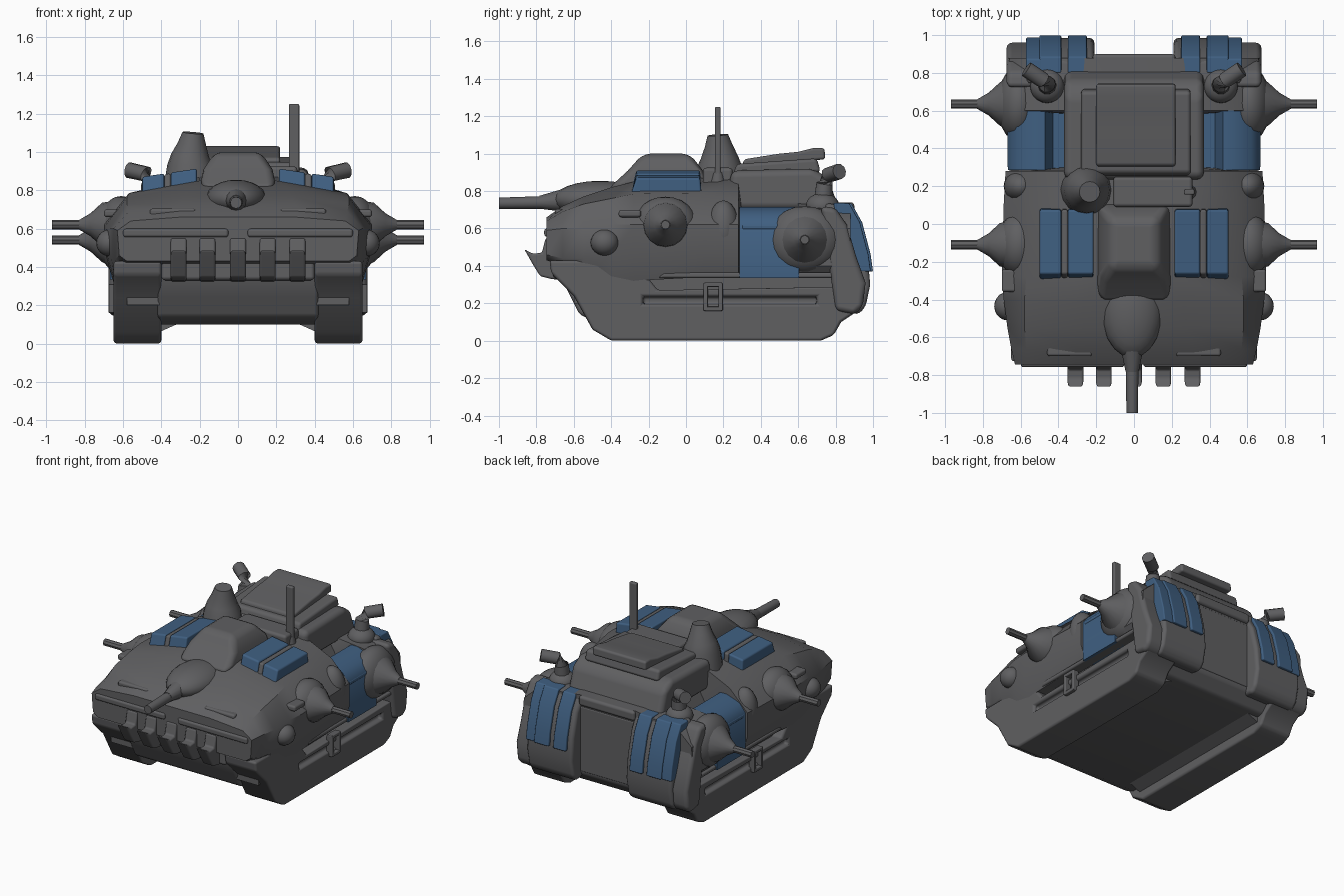
import bpy, bmesh, math
from mathutils import Vector

if "Cube" in bpy.data.objects:
    bpy.data.objects.remove(bpy.data.objects["Cube"])


def material(name, rgb):
    m = bpy.data.materials.new(name)
    m.diffuse_color = (*rgb, 1)
    m.use_nodes = True
    m.node_tree.nodes["Principled BSDF"].inputs["Base Color"].default_value = m.diffuse_color
    return m


GREY = material("dark grey armour", (0.115, 0.115, 0.12))
BLUE = material("muted blue panel", (0.05, 0.115, 0.22))


def finish(name, bm, mat=GREY, bevel=0.0, angle=40):
    bmesh.ops.recalc_face_normals(bm, faces=bm.faces)
    me = bpy.data.meshes.new(name)
    bm.to_mesh(me)
    bm.free()
    ob = bpy.data.objects.new(name, me)
    bpy.context.collection.objects.link(ob)
    me.materials.append(mat)
    bpy.context.view_layer.objects.active = ob
    bpy.ops.object.select_all(action='DESELECT')
    ob.select_set(True)
    bpy.ops.object.shade_smooth_by_angle(angle=math.radians(angle))
    if bevel:
        mod = ob.modifiers.new("bevel", 'BEVEL')
        mod.width, mod.segments, mod.limit_method = bevel, 3, 'ANGLE'
        mod.harden_normals = True
    return ob


def loft(name, rings, mat=GREY, bevel=0.0):
    bm = bmesh.new()
    loops = [[bm.verts.new(p) for p in r] for r in rings]
    n = len(loops[0])
    for a, b in zip(loops, loops[1:]):
        for i in range(n):
            j = (i + 1) % n
            bm.faces.new((a[i], a[j], b[j], b[i]))
    bm.faces.new(loops[0])
    bm.faces.new(loops[-1])
    return finish(name, bm, mat, bevel)


def prism(name, profile, x0, x1, mat=GREY, bevel=0.0):
    """Side profile of (y, z) points pushed along x."""
    return loft(name, [[(x, y, z) for y, z in profile] for x in (x0, x1)], mat, bevel)


def box(name, x0, x1, y0, y1, z0, z1, mat=GREY, bevel=0.0):
    return prism(name, [(y0, z0), (y1, z0), (y1, z1), (y0, z1)], x0, x1, mat, bevel)


def tube(name, path, radii, sides=12):
    """Round bar through the path points, one radius per point."""
    pts = [Vector(p) for p in path]
    rings = []
    for i, p in enumerate(pts):
        d = (pts[min(i + 1, len(pts) - 1)] - pts[max(i - 1, 0)]).normalized()
        u = d.cross(Vector((0, 0, 1)) if abs(d.z) < 0.9 else Vector((0, 1, 0))).normalized()
        v = d.cross(u)
        rings.append([p + radii[i] * (u * math.cos(t) + v * math.sin(t))
                      for t in (2 * math.pi * k / sides for k in range(sides))])
    return loft(name, rings)


def blob(name, centre, size):
    bm = bmesh.new()
    bmesh.ops.create_uvsphere(bm, u_segments=20, v_segments=12, radius=1)
    for v in bm.verts:
        v.co = Vector([c + s * k for c, s, k in zip(centre, size, v.co)])
    return finish(name, bm, angle=60)


# Upper hull: half cross-sections along y, mirrored across x
bay = [(.36, .34), (.39, .40), (.39, .56), (.37, .60), (.30, .72)]
sections = [
    (-.745, [(.58, .43), (.62, .46), (.63, .59), (.56, .64), (.30, .66)]),
    (-.66, [(.60, .40), (.64, .44), (.65, .60), (.57, .69), (.30, .72)]),
    (-.55, [(.62, .35), (.66, .44), (.67, .60), (.58, .73), (.28, .77)]),
    (-.40, [(.64, .31), (.68, .45), (.69, .62), (.58, .76), (.25, .82)]),
    (-.28, [(.65, .32), (.69, .46), (.70, .62), (.57, .785), (.20, .85)]),
    (.10, [(.64, .34), (.69, .46), (.69, .62), (.55, .79), (.20, .87)]),
    (.28, [(.64, .34), (.68, .45), (.68, .62), (.54, .76), (.30, .87)]),
    (.30, bay), (.585, bay),
    (.60, [(.62, .34), (.67, .40), (.67, .60), (.58, .71), (.30, .74)]),
    (.88, [(.62, .34), (.67, .40), (.66, .60), (.55, .70), (.22, .74)]),
]
loft("upper_hull", [[(x, y, z) for x, z in h] + [(-x, y, z) for x, z in reversed(h)]
                    for y, h in sections])

# Belly between the tracks and the lower nose
prism("belly", [(-.48, .10), (.80, .10), (.88, .18), (.88, .5), (-.68, .5), (-.66, .32),
                (-.62, .24), (-.57, .14)], -.42, .42, bevel=.02)
box("lower_nose", -.40, .40, -.71, -.60, .33, .52, bevel=.02)

# Rounded roof hump, rear cabin and its tilted hatch
loft("roof_hump", [[(-w, a, z), (w, a, z), (w, b, z), (-w, b, z)]
                   for w, a, b, z in ((.20, -.42, .12, .81), (.18, -.31, .09, .91),
                                      (.12, -.23, .02, 1.0))], bevel=.04)
prism("rear_cabin", [(.22, .7), (.24, .91), (.68, .92), (.76, .87), (.82, .7)],
      -.37, .37, bevel=.04)
prism("hatch_base", [(.25, .88), (.27, .945), (.7, .975), (.72, .9)], -.28, .30, bevel=.02)
prism("hatch", [(.30, .93), (.31, .97), (.5, 1.0), (.6, 1.01), (.68, 1.03), (.74, 1.03), (.745, .97)],
      -.20, .22, bevel=.015)
box("cabin_front_ledge", -.11, .31, .09, .25, .82, .925, bevel=.02)
box("rear_door", -.22, .22, .86, .885, .2, .66, bevel=.008)
box("rear_door_lintel", -.22, .22, .82, .90, .67, .74, bevel=.02)

# Cupola, antenna and bow gun
tube("cupola", [(-.25, .18, .80), (-.25, .18, .93), (-.25, .18, .98), (-.24, .175, 1.04), (-.235, .17, 1.10)],
     [.14, .12, .10, .075, .055], 16)
box("antenna", .265, .32, .155, .185, .75, 1.25, bevel=.008)
tube("antenna_foot", [(.29, .17, .80), (.29, .17, .90)], [.05, .03])
blob("bow_gun_mount", (-.01, -.46, .755), (.16, .25, .10))
tube("bow_gun_cone", [(-.01, -.52, .76), (-.01, -.66, .75), (-.01, -.78, .74)],
     [.085, .06, .035])
tube("bow_gun", [(-.01, -.70, .74), (-.01, -1.0, .735)], [.035, .03])

# Hooked teeth across the nose
for x in (-.31, -.16, 0, .155, .31):
    prism("nose_hook", [(-.62, .32), (-.72, .33), (-.78, .345), (-.82, .41), (-.865, .49),
                        (-.82, .465), (-.77, .47), (-.75, .55), (-.66, .56)],
          x - .042, x + .042, bevel=.012)

track_profile = [(-.40, 0), (.72, 0), (.79, .03), (.83, .10), (.92, .16), (.95, .29),
                 (-.15, .27), (-.28, .43), (-.73, .43), (-.72, .36), (-.60, .24), (-.50, .06)]
block_profile = [(.74, .735), (.87, .725), (.925, .63), (.970, .46), (.985, .30),
                 (.96, .18), (.92, .14), (.82, .16)]
panel_profile = [(.80, .737), (.885, .735), (.942, .632), (.987, .462), (1.0, .37), (.86, .37)]

for s in (-1, 1):
    # Tracks with a long slot in the outer side
    track = prism("track", track_profile, s * .40, s * .65)
    slot = box("track_slot_cutter", s * .615, s * .70, -.23, .70, .195, .235)
    slot.hide_render = True
    slot.hide_viewport = True
    cut = track.modifiers.new("slot", 'BOOLEAN')
    cut.object, cut.operation, cut.solver = slot, 'DIFFERENCE', 'EXACT'
    rim = track.modifiers.new("bevel", 'BEVEL')
    rim.width, rim.segments, rim.limit_method, rim.harden_normals = .018, 3, 'ANGLE', True
    box("track_core", s * .41, s * .58, -.6, .88, .2, .5)
    prism("side_rail", [(-.15, .335), (.82, .335), (.82, .365), (-.12, .365)],
          s * .58, s * .66, bevel=.012)
    # Sloped fillet from belly to track
    loft("belly_fillet", [[(s * .32, y, .10), (s * .41, y, .06), (s * .41, y, .14), (s * .32, y, .14)]
                          for y in (-.42, .76)])
    for y in (.105, .185):
        box("track_clamp_post", s * .63, s * .675, y - .012, y + .012, .16, .31, bevel=.006)
    for z in (.17, .30):
        box("track_clamp_bar", s * .63, s * .675, .10, .19, z - .012, z + .012, bevel=.006)

    # Blue side bays: sloped outer wall stepping down to a sunken inner floor
    loft("side_bay", [[(s * x, y, z) for x, z in ((.36, .335), (.668, .335), (.668, .62), (.62, .68),
                                                  (.52, .715), (.47, .715), (.43, .60), (.36, .60))]
                      for y in (.285, .605)], BLUE)
    box("bay_trim", s * .50, s * .671, .30, .50, .595, .62, BLUE, .008)

    # Roof pads: two thick blue bands with a grey rib between
    for name, a, b, lift, mat in (("roof_pad_inner", .215, .35, 0, BLUE),
                                  ("roof_pad_rib", .35, .385, -.004, GREY),
                                  ("roof_pad_outer", .385, .50, 0, BLUE)):
        za, zb = .945 - .15 * a + lift, .945 - .15 * b + lift
        loft(name, [[(s * a, y, .77), (s * b, y, .77), (s * b, y + d, zb), (s * a, y + d, za)]
                    for y, d in ((-.30, .035), (.085, -.01))], mat, .012)

    # Rear corner blocks with raised blue bands
    prism("rear_block", block_profile, s * .21, s * .57, bevel=.025)
    prism("rear_block_outer", [(.72, .72), (.80, .71), (.86, .62), (.91, .45), (.96, .31),
                               (.945, .18), (.90, .14), (.80, .16)], s * .515, s * .675, bevel=.03)
    prism("rear_panel_inner", panel_profile, s * .25, s * .35, BLUE, .008)
    prism("rear_panel_outer", panel_profile, s * .385, s * .50, BLUE, .008)
    prism("rear_panel_side", [(y - .012, z) for y, z in panel_profile], s * .49, s * .572, BLUE, .008)

    # Side sponsons and their guns
    for tag, y, z, r in (("front", -.11, .62, .15), ("rear", .635, .54, .18)):
        blob(tag + "_sponson", (s * .61, y, z), (.115, r + .02, r))
        tube(tag + "_sponson_cone", [(s * .62, y, z), (s * .71, y, z), (s * .77, y, z), (s * .83, y, z)],
             [r - .02, .115, .06, .025], 16)
        tube(tag + "_side_gun", [(s * .75, y, z), (s * .97, y, z)], [.024, .024], 8)

    # Side knobs, bent exhaust horns and shoulder lumps
    blob("side_knob", (s * .67, -.435, .525), (.07, .075, .07))
    tube("exhaust_horn", [(s * .46, .73, .70), (s * .46, .74, .84), (s * .48, .76, .885), (s * .57, .82, .905)],
         [.055, .045, .042, .042], 10)
    blob("horn_foot", (s * .46, .73, .72), (.09, .09, .07))
    blob("mid_shoulder", (s * .60, .20, .60), (.09, .085, .15))

    # Raised strips on the glacis, lower fender lip
    box("glacis_strip", s * .22, s * .46, -.70, -.60, .655, .705, bevel=.015)
    box("nose_bumper", s * .05, s * .60, -.758, -.70, .555, .60, bevel=.015)
    box("fender_ridge", s * .60, s * .70, -.36, -.24, .66, .70, bevel=.015)
